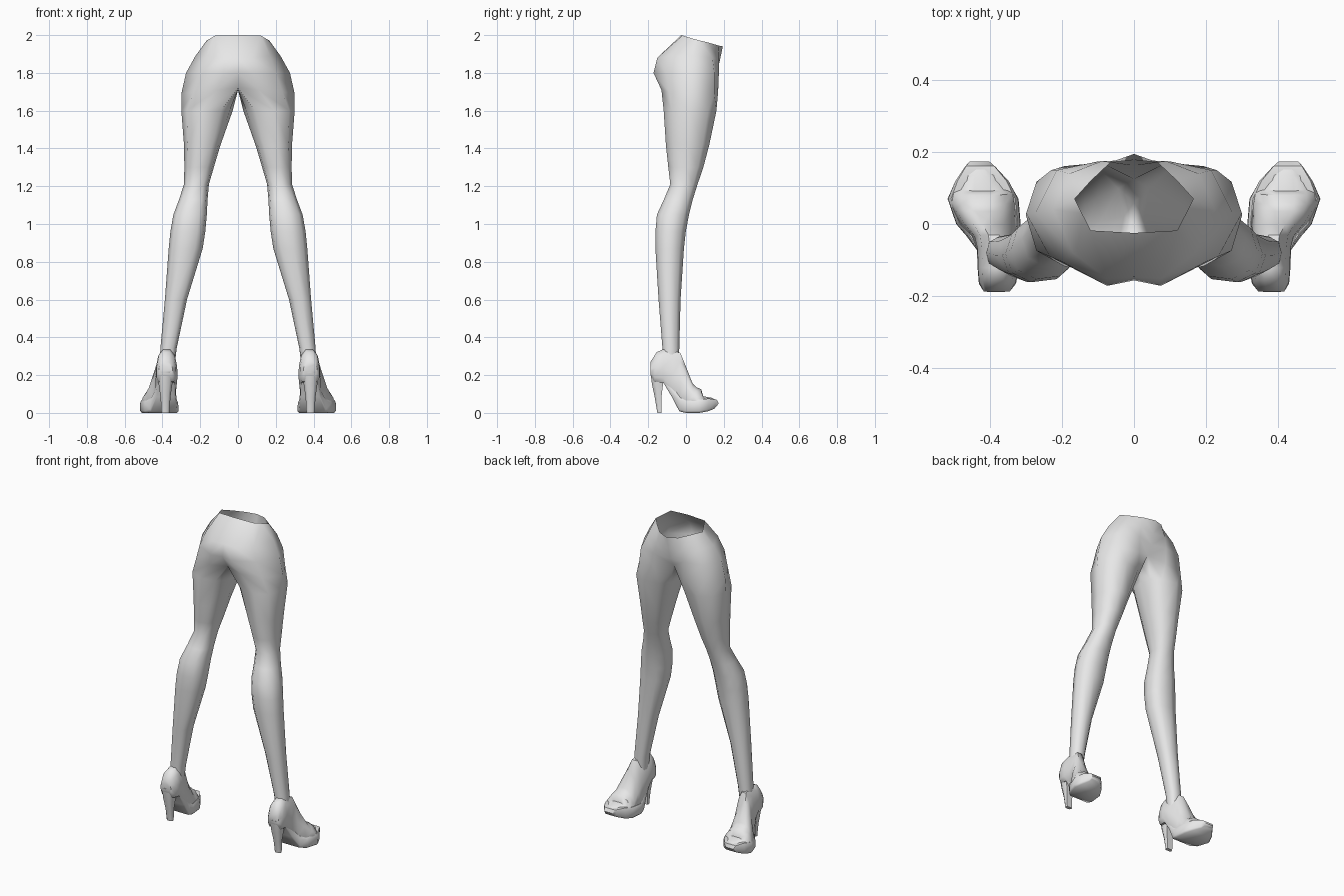
import bpy, bmesh, math

grey = bpy.data.materials.new("plain_grey")
grey.diffuse_color = (0.8, 0.8, 0.8, 1)


def loft(name, rings, cap=True, angle=60, open_rings=0):
    """Skin rings of points; the last open_rings rings are half loops, ending on x = 0."""
    bm = bmesh.new()
    rows = [[bm.verts.new(p) for p in ring] for ring in rings]
    closed_rows = len(rows) - open_rings
    for i, (a, b) in enumerate(zip(rows, rows[1:])):
        n = len(b)
        for k in range(n if i + 1 < closed_rows else n - 1):
            j = (k + 1) % n
            bm.faces.new((a[k], a[j], b[j], b[k]))
    if cap:
        bm.faces.new(rows[0])
        bm.faces.new(rows[-1])
    bmesh.ops.recalc_face_normals(bm, faces=bm.faces[:])
    mesh = bpy.data.meshes.new(name)
    bm.to_mesh(mesh)
    bm.free()
    mesh.materials.append(grey)
    mesh.shade_smooth()
    mesh.set_sharp_from_angle(angle=math.radians(angle))
    obj = bpy.data.objects.new(name, mesh)
    bpy.context.collection.objects.link(obj)
    mirror = obj.modifiers.new("mirror", 'MIRROR')
    mirror.use_clip = True
    mirror.merge_threshold = 0.0005
    return obj


# Leg rings: z, inner x, outer x, back y, front y
ANGLES = [120, 80, 40, 0, -40, -80, -120, -150, 180, 150]
LEG = [
    (0.25, 0.335, 0.415, -0.125, -0.04),
    (0.34, 0.325, 0.411, -0.125, -0.035),
    (0.60, 0.270, 0.387, -0.146, -0.028),
    (0.87, 0.187, 0.367, -0.163, -0.010),
    (0.96, 0.173, 0.358, -0.163, 0.000),
    (1.05, 0.165, 0.342, -0.155, 0.017),
    (1.13, 0.161, 0.312, -0.118, 0.037),
    (1.21, 0.154, 0.286, -0.084, 0.062),
    (1.30, 0.128, 0.284, -0.095, 0.093),
    (1.42, 0.092, 0.286, -0.108, 0.125),
    (1.60, 0.028, 0.300, -0.120, 0.163),
]


def leg_ring(z, x0, x1, y0, y1):
    pts = []
    for a in ANGLES:
        c, s = math.cos(math.radians(a)), math.sin(math.radians(a))
        c, s = (math.copysign(abs(v) ** 0.88, v) for v in (c, s))
        pts.append(((x0 + x1) / 2 + c * (x1 - x0) / 2,
                    (y0 + y1) / 2 + s * (y1 - y0) / 2, z))
    return pts


# Crotch ring: front centre, round the hip, back centre, then under the body
crotch = [(0, .125, 1.735), (.10, .170, 1.70), (.23, .150, 1.69), (.300, .03, 1.69),
          (.235, -.09, 1.70), (.11, -.13, 1.71), (0, -.105, 1.72),
          (0, -.05, 1.71), (0, 0, 1.71), (0, .06, 1.71)]
# Half rings of the pelvis, front centre to back centre, open at the waist
hips = [(0, .162, 1.79), (.10, .174, 1.80), (.215, .150, 1.80), (.275, .03, 1.80),
        (.20, -.105, 1.80), (.075, -.172, 1.80), (0, -.157, 1.80)]
upper_hips = [(0, .178, 1.86), (.09, .175, 1.87), (.18, .140, 1.88), (.225, .04, 1.89),
              (.17, -.08, 1.89), (.075, -.152, 1.88), (0, -.147, 1.88)]
waist = [(0, .195, 1.94), (.065, .172, 1.945), (.12, .120, 1.96), (.165, .07, 1.972),
         (.145, .03, 1.983), (.12, -.018, 1.998), (0, -.025, 2.0)]

loft("legs_and_hips", [leg_ring(*r) for r in LEG] + [crotch, hips, upper_hips, waist],
     cap=False, angle=80, open_rings=3)

# Shoe cross-section: across (-1..1) and up (0..1)
HALF = [(.75, 0), (1, .15), (1, .48), (.8, .82), (.35, 1)]
SHOE = HALF + [(-u, v) for u, v in reversed(HALF)]
SLAB = [(.9, 0), (1, .15), (1, .8), (.92, 1), (-.92, 1), (-1, .8), (-1, .15), (-.9, 0)]


def section(shape, yb, zb, yt, zt, xc, wb, wt):
    """Section from a bottom point to a top point with bottom and top half widths."""
    return [(xc + u * (wb + (wt - wb) * v), yb + (yt - yb) * v, zb + (zt - zb) * v)
            for u, v in shape]


# Shoe upper, from the heel cup over the instep to the toes
UPPER = [
    (-.188, .20, -.188, .27, .382, .036, .036),
    (-.168, .165, -.155, .322, .380, .052, .050),
    (-.120, .16, -.122, .336, .378, .058, .054),
    (-.070, .09, -.070, .328, .382, .056, .050),
    (-.035, .04, -.030, .318, .390, .064, .044),
    (.000, .03, .000, .245, .405, .086, .046),
    (.045, .03, .035, .155, .417, .095, .062),
    (.060, .03, .055, .136, .420, .096, .072),
    (.090, .03, .080, .125, .420, .090, .072),
    (.104, .03, .092, .088, .422, .080, .066),
    (.135, .04, .135, .080, .426, .052, .048),
    (.155, .045, .158, .068, .428, .030, .030),
]
loft("shoe_upper", [section(SHOE, *s) for s in UPPER], angle=50)

# Platform sole
SOLE = [
    (-.120, .160, -.112, .180, .378, .045, .048),
    (-.075, .085, -.065, .130, .384, .052, .054),
    (-.035, .008, -.030, .080, .394, .072, .070),
    (.000, 0, .000, .065, .405, .090, .088),
    (.070, 0, .070, .070, .420, .099, .097),
    (.115, .008, .120, .076, .423, .076, .074),
    (.150, .022, .162, .070, .428, .042, .042),
    (.162, .036, .174, .050, .430, .030, .030),
]
loft("platform_sole", [section(SLAB, *s) for s in SOLE], angle=50)

# Tapered heel: z, back y, front y, half width
HEEL = [(0, -.152, -.130, .022), (.08, -.165, -.130, .026),
        (.15, -.180, -.122, .036), (.22, -.189, -.110, .042)]
loft("shoe_heel", [[(.384 + u * w, yb + (yf - yb) * v, z)
                    for u, v in ((.6, 0), (1, .4), (.8, 1), (-.8, 1), (-1, .4), (-.6, 0))]
                   for z, yb, yf, w in HEEL], angle=60)
